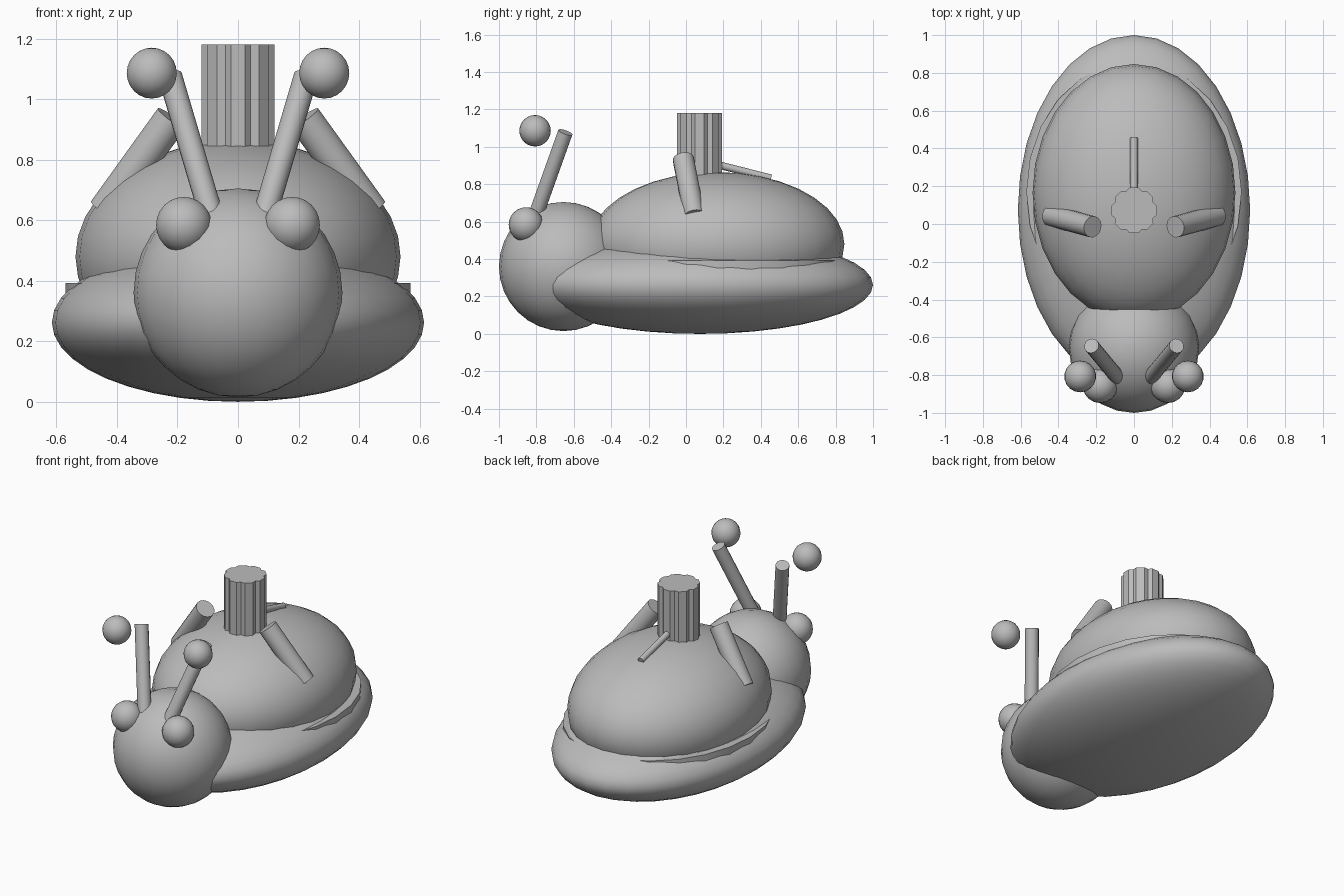
import bpy, bmesh, math
from mathutils import Vector

if "Cube" in bpy.data.objects:
    bpy.data.objects.remove(bpy.data.objects["Cube"])

grey = bpy.data.materials.new("plain_grey")
grey.diffuse_color = (0.5, 0.5, 0.5, 1)
grey.use_nodes = True
grey.node_tree.nodes["Principled BSDF"].inputs["Base Color"].default_value = grey.diffuse_color


def finish(ob, name):
    ob.name = name
    ob.data.name = name
    ob.data.materials.append(grey)
    bpy.ops.object.shade_smooth_by_angle(angle=math.radians(35))
    return ob


def ellipsoid(name, loc, radii, segs=24, rings=16):
    bpy.ops.mesh.primitive_uv_sphere_add(segments=segs, ring_count=rings, radius=1, location=loc)
    ob = bpy.context.object
    ob.scale = radii
    bpy.ops.object.transform_apply(location=False, rotation=False, scale=True)
    return finish(ob, name)


def rod(name, start, end, radius, sides=16):
    a, b = Vector(start), Vector(end)
    bpy.ops.mesh.primitive_cylinder_add(vertices=sides, radius=radius, depth=(b - a).length,
                                        location=(a + b) / 2)
    ob = bpy.context.object
    ob.rotation_euler = (b - a).to_track_quat('Z', 'Y').to_euler()
    return finish(ob, name)


# Main rounded masses
ellipsoid("foot", (0, 0.074, 0.262), (0.615, 0.926, 0.262), 32, 20)
ellipsoid("shell", (0, 0.165, 0.48), (0.537, 0.682, 0.385), 28, 18)
ellipsoid("head", (0, -0.655, 0.36), (0.345, 0.345, 0.345), 24, 16)

# Thin oval rim between shell and foot
bpy.ops.mesh.primitive_cylinder_add(vertices=24, radius=1, depth=0.06, location=(0, 0.17, 0.362))
rim = bpy.context.object
rim.scale = (0.57, 0.69, 1)
bpy.ops.object.transform_apply(location=False, rotation=False, scale=True)
finish(rim, "shell_rim")

# Fluted column with eight lobes
bm = bmesh.new()
ring = []
for i in range(8):
    for offset, r in ((-22.5, 0.109), (-11, 0.123), (11, 0.123)):
        t = math.radians(45 * i + offset)
        ring.append(bm.verts.new((r * math.cos(t), 0.072 + r * math.sin(t), 0.7)))
base = bm.faces.new(ring)
top = bmesh.ops.extrude_face_region(bm, geom=[base])["geom"]
bmesh.ops.translate(bm, vec=(0, 0, 0.48), verts=[v for v in top if isinstance(v, bmesh.types.BMVert)])
bmesh.ops.recalc_face_normals(bm, faces=bm.faces)
mesh = bpy.data.meshes.new("column")
bm.to_mesh(mesh)
bm.free()
column = bpy.data.objects.new("column", mesh)
bpy.context.collection.objects.link(column)
bpy.ops.object.select_all(action='DESELECT')
column.select_set(True)
bpy.context.view_layer.objects.active = column
finish(column, "column")

# Small rod lying on the back of the shell
rod("back_rod", (0, 0.1, 0.922), (0, 0.455, 0.832), 0.02, 12)

# Mirrored parts
for side, s in (("left", -1), ("right", 1)):
    ellipsoid(side + "_eye_base", (s * 0.179, -0.855, 0.584), (0.093, 0.093, 0.093), 18, 12)
    ellipsoid(side + "_stalk_ball", (s * 0.285, -0.807, 1.086), (0.084, 0.084, 0.084), 18, 12)
    rod(side + "_stalk", (s * 0.072, -0.83, 0.56), (s * 0.225, -0.645, 1.078), 0.04)
    rod(side + "_shell_spike", (s * 0.44, 0.045, 0.63), (s * 0.219, -0.015, 0.937), 0.057)
